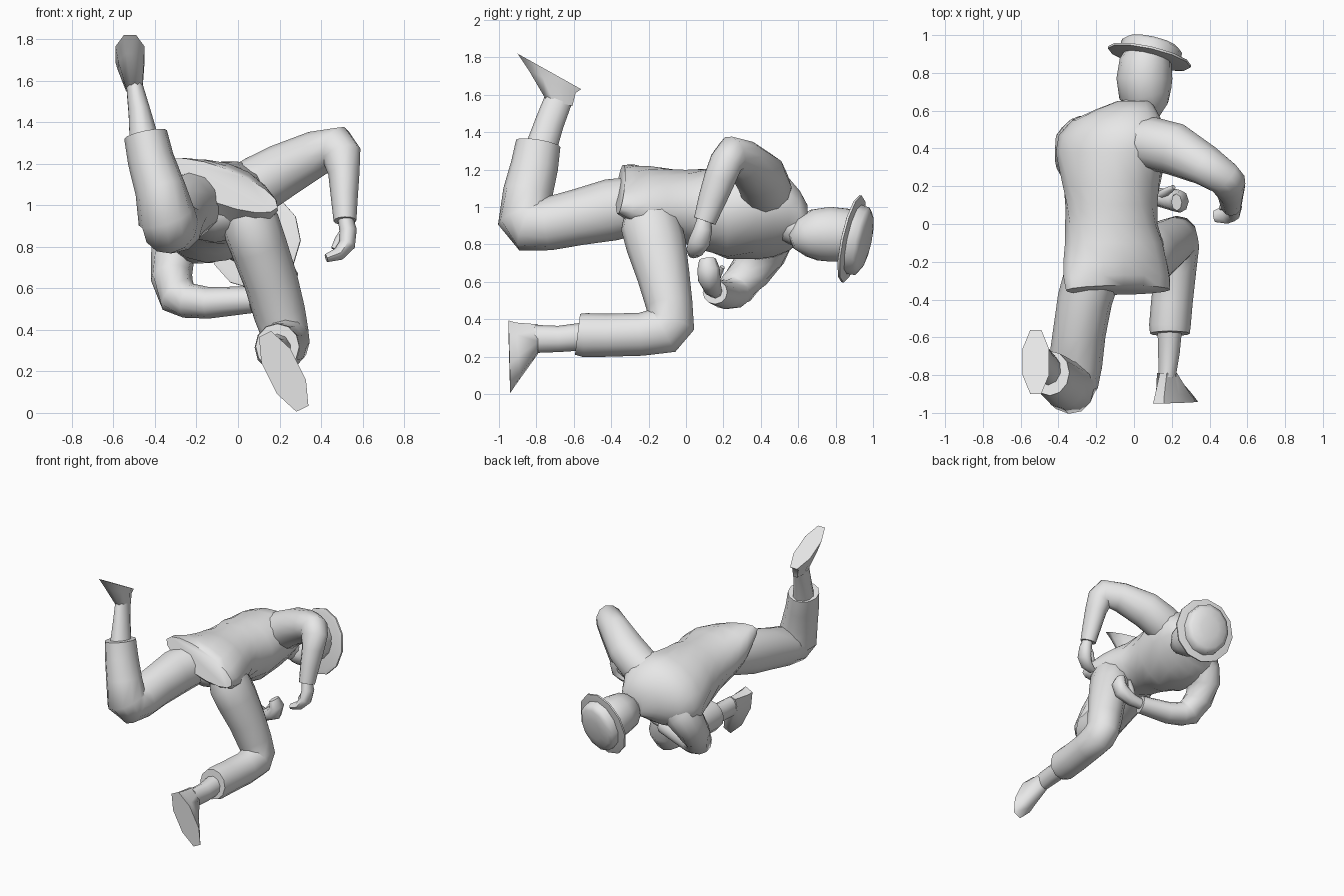
import bpy, bmesh, math
from mathutils import Vector as V

grey = bpy.data.materials.new("plain grey")
grey.diffuse_color = (0.8, 0.8, 0.8, 1)


def loft(name, rings, n=12, half=False, sharp=60):
    """Skin rings given as (centre, u axis, v axis) and cap both ends."""
    bm = bmesh.new()
    off = math.pi / n if half else 0
    k = 1 / math.cos(math.pi / n) if half else 1
    loops = []
    for c, u, v in rings:
        c, u, v = V(c), V(u), V(v)
        loops.append([bm.verts.new(c + k * (u * math.cos(off + math.tau * i / n)
                                            + v * math.sin(off + math.tau * i / n)))
                      for i in range(n)])
    for a, b in zip(loops, loops[1:]):
        for i in range(n):
            j = (i + 1) % n
            bm.faces.new((a[i], a[j], b[j], b[i]))
    bm.faces.new(loops[0])
    bm.faces.new(loops[-1])
    bmesh.ops.recalc_face_normals(bm, faces=bm.faces)
    me = bpy.data.meshes.new(name)
    bm.to_mesh(me)
    bm.free()
    me.materials.append(grey)
    me.shade_smooth()
    me.set_sharp_from_angle(angle=math.radians(sharp))
    ob = bpy.data.objects.new(name, me)
    bpy.context.collection.objects.link(ob)
    return ob


def tube(name, pts, ref, n=12):
    """Sweep ellipses along points (x, y, z, r[, r2]); r2 lies along ref."""
    c = [V(p[:3]) for p in pts]
    rings = []
    for i, p in enumerate(pts):
        a = (c[i] - c[i - 1]).normalized() if i else V((0, 0, 0))
        b = (c[i + 1] - c[i]).normalized() if i < len(c) - 1 else V((0, 0, 0))
        t = (a + b).normalized()
        u = V(ref).cross(t).normalized()
        rings.append((c[i], u * p[3], t.cross(u) * p[-1]))
    return loft(name, rings, n)


X, Y, Z = (1, 0, 0), (0, 1, 0), (0, 0, 1)

# Jacket: twisted body, hips rolled one way and shoulders the other;
# the hem is a thin skirt over the back of the hips
jacket = []
for y, cx, cz, w, t, roll, skew in (
        (-.35, -.085, 1.095, .295, .085, -21, .025), (-.29, -.09, 1.075, .3, .12, -20, .02),
        (-.20, -.1, 1.03, .285, .18, -16, 0), (-.1, -.105, 1.01, .265, .195, -11, 0),
        (0, -.12, 1.0, .245, .20, -5, 0),
        (.10, -.12, .985, .245, .22, 6, 0), (.22, -.12, .965, .265, .24, 17, 0),
        (.38, -.12, .965, .31, .23, 28, 0), (.47, -.115, .965, .3, .215, 28, 0),
        (.55, -.09, .96, .25, .18, 28, 0), (.61, -.04, .95, .16, .13, 28, 0),
        (.65, 0, .92, .09, .09, 28, 0)):
    s, c = math.sin(math.radians(roll)), math.cos(math.radians(roll))
    jacket.append(((cx, y, cz), V((c, 0, s)) * w, V((-s, skew / t, c)) * t))
loft("jacket", jacket, 16)

# Trouser seat under the jacket
tube("trouser_seat", [(-.11, -.31, .99, .05, .08), (-.11, -.26, .985, .11, .17),
                      (-.11, -.15, .97, .15, .21), (-.11, 0, .98, .15, .17)], X)

# Trouser legs: one raised behind, one kneeling forward
tube("raised_trouser_leg", [(-.2, -.2, 1.02, .15), (-.26, -.4, .985, .165, .145),
     (-.29, -.58, .945, .15, .14), (-.31, -.74, .91, .142), (-.325, -.83, .905, .15, .14),
     (-.345, -.86, .945, .15, .14), (-.375, -.845, 1.08, .133, .122),
     (-.42, -.81, 1.22, .127, .112), (-.445, -.79, 1.34, .12, .105)], X)
tube("kneeling_trouser_leg", [(.03, -.2, .985, .13, .12), (.06, -.19, .91, .16, .14),
     (.1, -.16, .8, .16, .137),
     (.16, -.12, .63, .14, .13), (.2, -.09, .48, .125, .125), (.225, -.08, .385, .13, .115),
     (.23, -.12, .34, .13, .115), (.22, -.24, .32, .115, .11), (.2, -.42, .315, .115, .11),
     (.19, -.54, .315, .118, .11), (.19, -.58, .32, .11, .105)], X)

# Bare shins
tube("raised_shin", [(-.45, -.78, 1.3, .085, .075), (-.475, -.73, 1.45, .078, .055),
                     (-.5, -.68, 1.58, .075, .04)], X, 10)
tube("kneeling_shin", [(.19, -.53, .31, .075, .07), (.185, -.68, .295, .07, .06),
                       (.175, -.81, .295, .075, .048)], X, 10)

# Shoes: wedge from ankle to a long flat sole
loft("raised_shoe", [((-.5, -.68, 1.56), (0, -.072, .02), (.04, 0, 0)),
                     ((-.515, -.715, 1.67), (0, -.125, .06), (.062, 0, 0)),
                     ((-.52, -.73, 1.725), (0, -.17, .095), (.07, 0, 0))], 8, True)
loft("kneeling_shoe", [((.175, -.79, .295), (.02, 0, -.072), (.045, 0, .015)),
                       ((.205, -.9, .23), (.07, .01, -.14), (.06, 0, .03)),
                       ((.22, -.945, .2), (.09, .005, -.18), (.07, 0, .034))], 8, True)

# Sleeves
tube("raised_sleeve", [(-.02, .43, 1.04, .13), (.1, .425, 1.1, .14),
     (.22, .395, 1.17, .13, .14),
     (.38, .31, 1.25, .11, .11), (.475, .245, 1.275, .108, .095),
     (.5, .215, 1.24, .095, .09),
     (.51, .18, 1.15, .075, .085), (.512, .14, 1.04, .065, .075),
     (.515, .1, .925, .055, .06)], Y)
tube("lowered_sleeve", [(-.16, .45, .95, .12), (-.27, .445, .83, .125, .13),
     (-.315, .41, .76, .108, .13), (-.32, .34, .65, .1, .11), (-.29, .27, .565, .1, .1),
     (-.24, .25, .54, .085, .095),
     (-.14, .21, .53, .076, .085), (.07, .155, .545, .064, .068)], Y)

# Hands with curled fingers and a thumb
tube("raised_hand", [(.515, .1, .95, .036), (.53, .09, .88, .042, .05),
     (.525, .07, .81, .04, .058), (.485, .05, .765, .032, .05),
     (.425, .04, .745, .02, .03)], Y, 8)
tube("raised_thumb", [(.52, .1, .88, .025), (.485, .1, .83, .022),
                      (.46, .085, .79, .013)], Y, 6)
tube("lowered_hand", [(.05, .16, .545, .036), (.14, .14, .565, .042, .05),
     (.22, .125, .61, .055, .06), (.245, .12, .67, .045, .06),
     (.225, .115, .72, .03, .045)], Y, 8)
tube("lowered_thumb", [(.14, .15, .58, .025), (.17, .17, .64, .022),
                       (.21, .195, .68, .013)], Y, 6)

# Neck and head
tube("neck", [(-.02, .52, .93, .11), (.02, .6, .885, .095), (.05, .7, .86, .1)], Z)
tube("head", [(.095, .565, .815, .04), (.085, .62, .835, .1, .105),
     (.06, .69, .85, .14), (.055, .77, .855, .148, .15),
     (.062, .85, .85, .14, .145), (.08, .91, .84, .12, .13)], Z, 14)

# Hat: thin round brim and domed crown along the head's axis
axis = V((.22, .95, -.21)).normalized()
base = V((.082, .885, .83))


def hat_part(name, steps, n):
    tube(name, [(*(base + axis * h), rx, rz) for h, rx, rz in steps], Z, n)


hat_part("hat_brim", [(-.012, .2, .21), (-.006, .225, .238), (.006, .225, .238),
                      (.014, .17, .19)], 12)
hat_part("hat_crown", [(0, .168, .19), (.06, .163, .185), (.08, .135, .15),
                       (.095, .07, .08)], 12)
